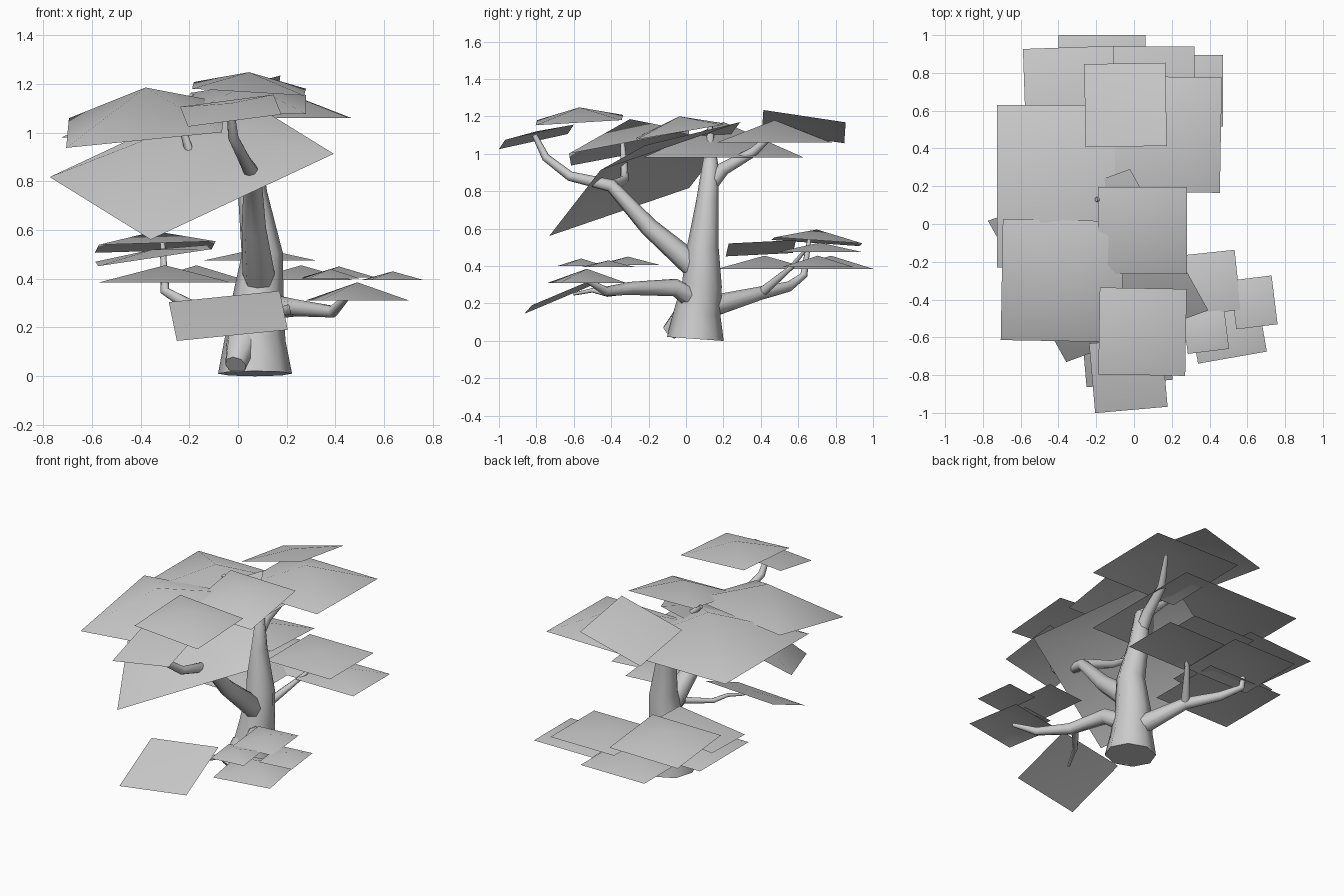
import bpy
import bmesh
from math import cos, sin, radians
from mathutils import Vector

default_cube = bpy.data.objects.get("Cube")
if default_cube:
    bpy.data.objects.remove(default_cube, do_unlink=True)

# One plain grey for bark and foliage
grey = bpy.data.materials.new("plain_grey")
grey.use_nodes = True
grey.diffuse_color = (0.6, 0.6, 0.6, 1)
shader = grey.node_tree.nodes["Principled BSDF"]
shader.inputs["Base Color"].default_value = grey.diffuse_color
shader.inputs["Roughness"].default_value = 0.9


def leaf_card(name, center, size, rise, slope=(0, 0), turn=0, skew=0):
    """Four-sided foliage sheet with a raised middle, tilted along its own axes."""
    middle = Vector(center)
    angle_x = radians(turn)
    angle_y = radians(turn + 90 + skew)
    half_x = Vector((cos(angle_x), sin(angle_x), slope[0])) * size[0] / 2
    half_y = Vector((cos(angle_y), sin(angle_y), slope[1])) * size[1] / 2
    bm = bmesh.new()
    corners = [bm.verts.new(middle + half_x * i + half_y * j)
               for i, j in ((-1, -1), (1, -1), (1, 1), (-1, 1))]
    tip = bm.verts.new(middle + Vector((0, 0, rise)))
    for k in range(4):
        bm.faces.new((corners[k], corners[(k + 1) % 4], tip)).smooth = True
    mesh = bpy.data.meshes.new(name)
    bm.to_mesh(mesh)
    bm.free()
    mesh.materials.append(grey)
    card = bpy.data.objects.new(name, mesh)
    bpy.context.collection.objects.link(card)


def limb(name, *points):
    """Tapered round limb through points given as x, y, z, radius."""
    curve = bpy.data.curves.new(name, "CURVE")
    curve.dimensions = "3D"
    curve.bevel_depth = 1
    curve.bevel_resolution = 2
    curve.use_fill_caps = True
    spline = curve.splines.new("POLY")
    spline.points.add(len(points) - 1)
    for target, (x, y, z, radius) in zip(spline.points, points):
        target.co = (x, y, z, 1)
        target.radius = radius
    curve.materials.append(grey)
    branch = bpy.data.objects.new(name, curve)
    bpy.context.collection.objects.link(branch)
    bpy.ops.object.select_all(action="DESELECT")
    branch.select_set(True)
    bpy.context.view_layer.objects.active = branch
    bpy.ops.object.convert(target="MESH")
    bpy.ops.object.shade_smooth_by_angle(angle=radians(50))


# Trunk with its root and the two heavy upper forks
limb("trunk", (.07, .05, .01, .152), (.07, .06, .15, .125), (.08, .085, .3, .107),
     (.1, .09, .5, .085), (.06, .115, .75, .06), (.05, .13, .93, .045),
     (-.06, .13, 1.03, .028), (-.2, .13, 1.155, .012))
limb("front_root", (.03, .02, .15, .08), (-.01, -.09, .045, .045))
limb("front_fork", (.09, .12, .3, .05), (.085, .02, .42, .066),
     (.065, -.2, .61, .05), (.06, -.4, .83, .035), (.03, -.62, .88, .026),
     (-.02, -.75, .98, .022), (-.03, -.81, 1.1, .014))
limb("front_fork_side_twig", (.06, -.39, .83, .032), (-.1, -.33, .86, .024),
     (-.2, -.33, .92, .02), (-.24, -.34, 1.06, .012))
limb("back_fork", (.05, .12, .82, .04), (.06, .2, .92, .036),
     (.09, .36, 1.01, .026), (.17, .5, 1.14, .012))

# Low spreading branches
limb("low_front_branch", (.1, .04, .22, .06), (.17, -.06, .285, .048),
     (.24, -.3, .28, .035), (.39, -.43, .265, .025), (.46, -.56, .34, .012))
limb("low_front_twig", (.22, -.28, .275, .022), (.1, -.42, .25, .015),
     (.05, -.5, .27, .012), (0, -.6, .25, .008))
limb("low_back_branch", (.06, .12, .18, .06), (-.06, .4, .255, .036),
     (-.2, .55, .29, .028), (-.3, .63, .35, .02), (-.31, .66, .55, .01))
limb("low_back_twig", (-.06, .4, .255, .028), (.06, .56, .39, .014),
     (.15, .65, .5, .008))

# Upper canopy
leaf_card("canopy_front_drooping", (-.19, -.22, .865), (.8, .855),
          rise=.18, slope=(.44, .3), turn=20, skew=9)
leaf_card("canopy_right_wide", (-.3, .2, .98), (.85, .86), rise=.19)
leaf_card("canopy_right_front", (-.38, -.3, 1.03), (.64, .64),
          rise=.155, slope=(.1, .19), turn=-1)
leaf_card("canopy_back_left", (.155, .475, 1.06), (.61, .61),
          rise=.12, turn=-1)
leaf_card("canopy_back_top", (-.045, .63, 1.145), (.43, .44),
          rise=.03, slope=(.26, -.15), turn=1)
leaf_card("canopy_middle", (.045, -.035, 1.12), (.47, .46),
          rise=.08, slope=(-.02, .17))
leaf_card("canopy_front_top", (.045, -.57, 1.18), (.46, .46),
          rise=.068, slope=(-.06, .06), turn=-1)
leaf_card("canopy_front_end", (-.03, -.8, 1.09), (.385, .37),
          rise=.03, slope=(.13, .22), turn=5)

# Low foliage on the front
leaf_card("low_front_drooping", (-.04, -.655, .247), (.457, .38),
          rise=.01, slope=(.1, .42), turn=5)
leaf_card("low_left_inner", (.415, -.31, .405), (.27, .32),
          rise=.045, turn=6)
leaf_card("low_left_outer", (.635, -.415, .395), (.22, .26),
          rise=.035, turn=7)
leaf_card("low_left_bottom", (.49, -.53, .31), (.37, .36),
          rise=.075, turn=10)
leaf_card("low_left_front", (.38, -.56, .4), (.22, .23),
          rise=.04, turn=7)

# Low foliage on the back
leaf_card("low_back_end", (-.17, .775, .385), (.46, .45), rise=.07)
leaf_card("low_back_right", (-.34, .7, .53), (.48, .47),
          rise=.065, slope=(.03, -.07), turn=2)
leaf_card("low_back_middle", (.09, .715, .475), (.46, .45), rise=.05)
leaf_card("low_back_left", (.26, .705, .395), (.42, .38), rise=.06)
leaf_card("low_right_side", (-.3, .42, .385), (.54, .5), rise=.07)
leaf_card("low_right_tilted", (-.35, .4, .495), (.46, .36),
          rise=.025, slope=(.15, .05), turn=2)
